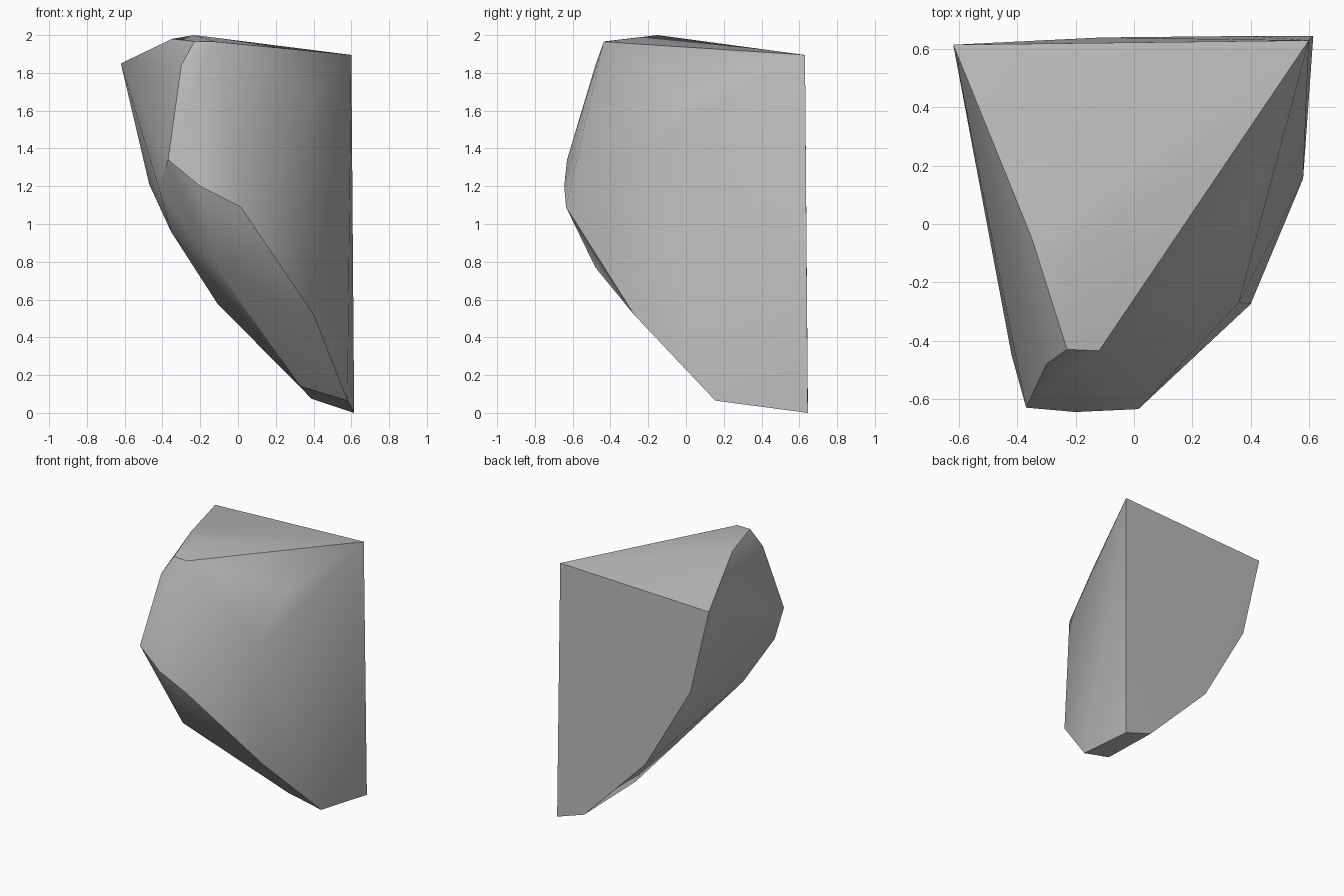
import bpy
import bmesh
from math import radians

cube = bpy.data.objects.get("Cube")
if cube:
    bpy.data.objects.remove(cube, do_unlink=True)

# Plain grey stone
stone = bpy.data.materials.new("grey stone")
stone.use_nodes = True
grey = (0.5, 0.5, 0.5, 1)
stone.diffuse_color = grey
stone.node_tree.nodes["Principled BSDF"].inputs["Base Color"].default_value = grey

# Corners of the faceted chunk, grouped by side
top = [(-.62, .615, 1.85), (.6, .63, 1.895), (-.35, -.05, 1.98),
       (-.23, -.15, 2), (-.23, -.43, 1.967), (-.12, -.435, 1.965)]
front = [(-.3, -.48, 1.84), (-.37, -.63, 1.34), (-.2, -.645, 1.2),
         (.015, -.635, 1.09), (-.12, -.48, .77)]
right_flank = [(.39, .03, 1.69), (.36, -.27, 1.39), (.4, -.275, .52)]
left_flank = [(-.42, -.45, 1.19), (-.355, -.17, .96)]
back = [(-.47, .62, 1.21), (-.11, .64, .58)]
foot = [(.33, .12, .14), (.58, .155, .065), (.39, .645, .075), (.615, .645, 0)]

# Wrap the corners in a convex shell
bm = bmesh.new()
for corner in top + front + right_flank + left_flank + back + foot:
    bm.verts.new(corner)
hull = bmesh.ops.convex_hull(bm, input=bm.verts)
loose = {v for v in hull["geom_interior"] if isinstance(v, bmesh.types.BMVert)}
bmesh.ops.delete(bm, geom=list(loose), context="VERTS")
bmesh.ops.recalc_face_normals(bm, faces=bm.faces)

mesh = bpy.data.meshes.new("rock_chunk")
bm.to_mesh(mesh)
bm.free()
mesh.materials.append(stone)
rock = bpy.data.objects.new("rock_chunk", mesh)
bpy.context.collection.objects.link(rock)

# Soften shallow facets, keep strong edges crisp
bpy.ops.object.select_all(action="DESELECT")
rock.select_set(True)
bpy.context.view_layer.objects.active = rock
bpy.ops.object.shade_smooth_by_angle(angle=radians(30))
